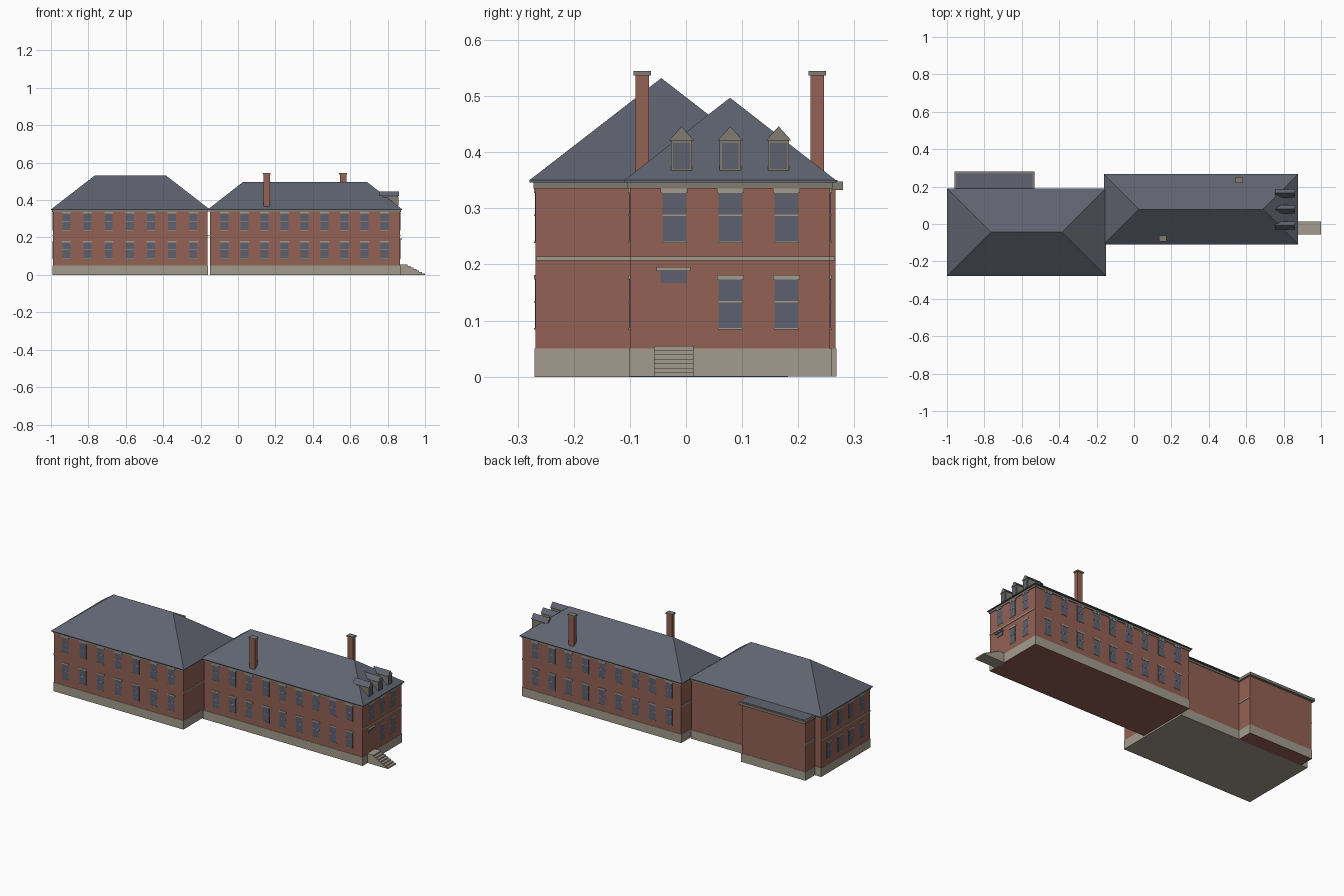
import bpy
import bmesh

cube = bpy.data.objects.get("Cube")
if cube:
    bpy.data.objects.remove(cube, do_unlink=True)


def material(name, rgb):
    m = bpy.data.materials.new(name)
    m.use_nodes = True
    m.diffuse_color = (*rgb, 1)
    m.node_tree.nodes["Principled BSDF"].inputs["Base Color"].default_value = (*rgb, 1)
    return m


BRICK = material("red brick", (0.29, 0.12, 0.09))
STONE = material("pale stone", (0.37, 0.33, 0.265))
TRIM = material("grey stone trim", (0.22, 0.2, 0.16))
SLATE = material("blue grey slate", (0.117, 0.127, 0.162))
GLASS = material("window glass", (0.11, 0.12, 0.155))


def finish(name, bm, mat):
    bmesh.ops.recalc_face_normals(bm, faces=bm.faces)
    mesh = bpy.data.meshes.new(name)
    bm.to_mesh(mesh)
    bm.free()
    mesh.materials.append(mat)
    obj = bpy.data.objects.new(name, mesh)
    bpy.context.collection.objects.link(obj)
    return obj


def add_box(bm, x, y, z):
    """Box from three (low, high) ranges."""
    verts = bmesh.ops.create_cube(bm, size=1)["verts"]
    for v in verts:
        v.co = [r[0] if c < 0 else r[1] for c, r in zip(v.co, (x, y, z))]
    return verts


def boxes(name, mat, *ranges):
    bm = bmesh.new()
    for r in ranges:
        add_box(bm, *r)
    return finish(name, bm, mat)


def grow(r, d):
    return (r[0] - d, r[1] + d)


def around(c, width):
    return (c - width / 2, c + width / 2)


def block(name, x, y, base_floor=False):
    """Brick walls with a stone plinth, end bands and a cornice."""
    boxes(name + "_walls", BRICK, (x, y, (0, 0.34)))
    bm = bmesh.new()
    add_box(bm, grow(x, 0.002), grow(y, 0.002), (0, 0.05))
    if not base_floor:
        floor = [f for f in bm.faces if f.calc_center_median().z < 0.001]
        bmesh.ops.delete(bm, geom=floor, context='FACES_ONLY')
    else:
        for v in bm.verts:
            if v.co.z < 0.01:
                v.co.z = -0.0005
    finish(name + "_plinth", bm, STONE)
    boxes(name + "_band", STONE, (grow(x, 0.003), grow(y, -0.0005), (0.207, 0.214)))


def hip_roof(name, x, y, eave, ridge):
    """Hipped roof of equal pitch with a thin eave edge."""
    bm = bmesh.new()
    add_box(bm, x, y, (eave - 0.004, eave))
    top = max(bm.faces, key=lambda f: f.calc_center_median().z)
    corners = sorted((v.co.copy() for v in top.verts), key=lambda c: (c.x, c.y))
    bmesh.ops.delete(bm, geom=[top], context='FACES_ONLY')
    half, mid = (y[1] - y[0]) / 2, sum(y) / 2
    sw, nw, se, ne = [min(bm.verts, key=lambda v: (v.co - c).length) for c in corners]
    w = bm.verts.new((x[0] + half, mid, ridge))
    e = bm.verts.new((x[1] - half, mid, ridge))
    for face in ((sw, se, e, w), (ne, nw, w, e), (nw, sw, w), (se, ne, e)):
        bm.faces.new(face)
    finish(name, bm, SLATE)


def windows(name, axis, wall, side, rows):
    """Sash windows on a wall; axis is the direction the row runs along."""
    panes, trims = [], []

    def plate(target, c, width, z, depth):
        run, out = around(c, width), tuple(sorted((wall - side * 0.002, wall + side * depth)))
        target.append((run, out, z) if axis == "x" else (out, run, z))

    for sill, centres in rows:
        for c in centres:
            plate(panes, c, 0.042, (sill, sill + 0.09), 0.0015)
            plate(trims, c, 0.048, (sill + 0.087, sill + 0.095), 0.003)
            plate(trims, c, 0.042, (sill + 0.046, sill + 0.049), 0.0025)
            plate(trims, c, 0.044, (sill - 0.002, sill + 0.001), 0.003)
    boxes(name + "_panes", GLASS, *panes)
    boxes(name + "_trim", STONE, *trims)


def spread(first, step, count):
    return [first + step * i for i in range(count)]


# Main masses
WX, WY = (-0.99, -0.162), (-0.268, 0.18)
EX, EY = (-0.149, 0.867), (-0.1, 0.257)
AX, AY = (-0.95, -0.543), (0.17, 0.266)
block("west_block", WX, WY, base_floor=True)
block("east_block", EX, EY)
block("rear_annex", AX, AY)
for name, x, y in (("west", WX, WY), ("east", EX, EY)):
    boxes(name + "_cornice", TRIM, (grow(x, 0.004), grow(y, 0.004), (0.335, 0.347)))
hip_roof("west_roof", (-1.0, -0.151), (-0.279, 0.191), 0.35, 0.532)
hip_roof("east_roof", (-0.161, 0.878), (-0.11, 0.267), 0.35, 0.497)

# Annex flat roof
boxes("annex_roof_edge", TRIM, ((-0.96, -0.533), (0.17, 0.28), (0.333, 0.348)))
boxes("annex_roof_slate", SLATE, ((-0.95, -0.543), (0.17, 0.27), (0.34, 0.35)))

# Windows
LOW, HIGH = 0.086, 0.24
west_row = spread(-0.917, 0.113, 7)
east_row = spread(-0.072, 0.107, 9)
side_row = spread(-0.192, 0.1, 4)
windows("west_front_windows", "x", WY[0], -1, [(LOW, west_row), (HIGH, west_row)])
windows("east_front_windows", "x", EY[0], -1, [(LOW, east_row), (HIGH, east_row)])
windows("east_back_windows", "x", EY[1], 1, [(LOW, east_row), (HIGH, east_row)])
windows("west_end_windows", "y", WX[0], -1, [(LOW, side_row), (HIGH, side_row)])
windows("east_end_windows", "y", EX[1], 1,
        [(LOW, [0.079, 0.179]), (HIGH, [-0.021, 0.079, 0.179])])

# Entrance: transom, hood and steps
boxes("door_transom", GLASS, ((0.86, 0.869), (-0.045, 0.002), (0.167, 0.189)))
boxes("door_hood", STONE, ((0.86, 0.877), (-0.053, 0.008), (0.188, 0.195)))
STEPS = 7
boxes("entrance_steps", STONE, *[
    ((0.86, 1.0 - 0.0155 * i), (-0.057, 0.013), (0.055 * i / STEPS, 0.055 * (i + 1) / STEPS))
    for i in range(STEPS)])

# Chimneys
for name, cx, cy in (("front", 0.154, -0.078), ("back", 0.562, 0.234)):
    boxes(name + "_chimney", BRICK, (around(cx, 0.034), around(cy, 0.024), (0.34, 0.538)))
    boxes(name + "_chimney_cap", TRIM, (around(cx, 0.042), around(cy, 0.031), (0.537, 0.545)))


def gable_prism(name, mat, x, y, eave, apex):
    """Triangular prism whose ridge runs along x."""
    bm = bmesh.new()
    for v in add_box(bm, x, y, (eave, apex)):
        if v.co.z > (eave + apex) / 2:
            v.co.y = sum(y) / 2
    bmesh.ops.remove_doubles(bm, verts=bm.verts, dist=0.0001)
    return finish(name, bm, mat)


# Dormers on the east hip
for i, cy in enumerate((-0.008, 0.079, 0.165), 1):
    tag = f"dormer_{i}"
    boxes(tag + "_body", TRIM, ((0.775, 0.856), around(cy, 0.038), (0.366, 0.424)))
    boxes(tag + "_glass", GLASS, ((0.85, 0.8575), around(cy, 0.03), (0.37, 0.416)))
    gable_prism(tag + "_gable", TRIM, (0.8, 0.8595), around(cy, 0.043), 0.421, 0.4445)
    gable_prism(tag + "_roof", SLATE, (0.755, 0.859), around(cy, 0.045), 0.421, 0.446)
